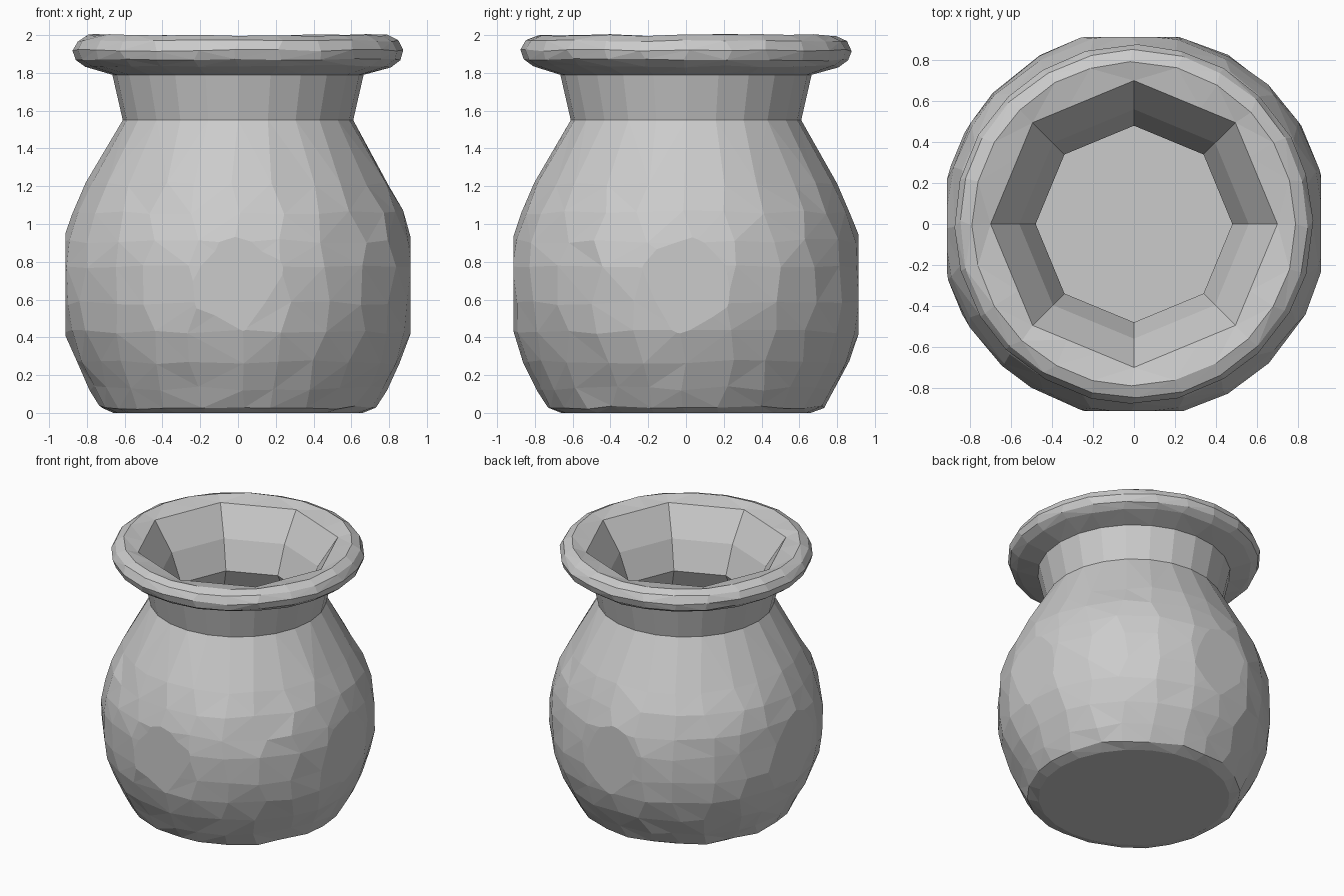
import bpy
import bmesh
import math
import random
from mathutils import Vector

random.seed(4)
SIDES = 24

if "Cube" in bpy.data.objects:
    bpy.data.objects.remove(bpy.data.objects["Cube"], do_unlink=True)

clay = bpy.data.materials.new("grey_clay")
clay.use_nodes = True
GREY = (0.6, 0.6, 0.6, 1)
clay.diffuse_color = GREY
clay.node_tree.nodes["Principled BSDF"].inputs["Base Color"].default_value = GREY


def octagon(angle):
    """Radius factor that pulls a round ring onto an octagon."""
    step = math.pi / 4
    return math.cos(step / 2) / math.cos(angle % step - step / 2)


def lathe(name, rings, jitter=0.0, cap_first=False, cap_last=False, flats=None):
    """Spin rings of (radius, height, is_octagon) into a faceted surface."""
    bm = bmesh.new()
    loops = []
    for i, (radius, height, eight) in enumerate(rings):
        loop = []
        inner = 0 < i < len(rings) - 1
        for k in range(SIDES):
            a = 2 * math.pi * k / SIDES
            r = radius * (octagon(a) if eight else 1)
            z = height
            if jitter and inner:
                a += random.uniform(-jitter, jitter) * 4
                r += random.uniform(-jitter, jitter) * 0.5
                z += random.uniform(-jitter, jitter)
            loop.append(bm.verts.new((r * math.cos(a), r * math.sin(a), z)))
        loops.append(loop)
    for low, high in zip(loops, loops[1:]):
        for k in range(SIDES):
            n = (k + 1) % SIDES
            bm.faces.new((low[k], low[n], high[n], high[k]))
    if cap_first:
        bm.faces.new(loops[0][::-1])
    if cap_last:
        bm.faces.new(loops[-1])
    if jitter:
        bmesh.ops.triangulate(bm, faces=[f for f in bm.faces if len(f.verts) == 4])
    # Slice the belly flat on four sides
    if flats:
        for d in ((1, 0, 0), (-1, 0, 0), (0, 1, 0), (0, -1, 0)):
            n = Vector(d)
            cut = bmesh.ops.bisect_plane(
                bm, geom=bm.verts[:] + bm.edges[:] + bm.faces[:],
                plane_co=n * flats, plane_no=n, clear_outer=True)
            edges = [e for e in cut["geom_cut"]
                     if isinstance(e, bmesh.types.BMEdge) and e.is_boundary]
            made = bmesh.ops.contextual_create(bm, geom=edges)["faces"]
            for f in made:
                f.normal_update()
                if f.normal.dot(n) < 0:
                    f.normal_flip()
    mesh = bpy.data.meshes.new(name)
    bm.to_mesh(mesh)
    bm.free()
    mesh.materials.append(clay)
    obj = bpy.data.objects.new(name, mesh)
    bpy.context.collection.objects.link(obj)
    return obj


def round_rings(*points):
    return [(r, z, False) for r, z in points]


def eight_rings(*points):
    return [(r, z, True) for r, z in points]


# Belly with flat base
lathe("pot_body", round_rings(
    (0.66, 0), (0.735, 0.03), (0.79, 0.13), (0.86, 0.27), (0.92, 0.43),
    (0.942, 0.58), (0.942, 0.77), (0.925, 0.91), (0.875, 1.06),
    (0.8, 1.21), (0.61, 1.55)), jitter=0.012, cap_first=True, flats=0.914)

# Flared neck
lathe("pot_neck", round_rings((0.61, 1.55), (0.665, 1.79)))

# Rolled rim ending in an octagonal mouth
lathe("pot_rim", round_rings(
    (0.665, 1.79), (0.81, 1.835), (0.86, 1.87), (0.875, 1.92),
    (0.85, 1.97), (0.79, 2.0)) + eight_rings((0.7, 1.97)), jitter=0.006)

# Eight-sided throat
lathe("pot_throat", eight_rings((0.7, 1.97), (0.64, 1.88), (0.56, 1.76), (0.48, 1.55)))

# Hollow inside with floor
lathe("pot_cavity", eight_rings(
    (0.48, 1.55), (0.68, 1.15), (0.76, 0.8), (0.74, 0.45), (0.6, 0.15)),
    cap_last=True)
